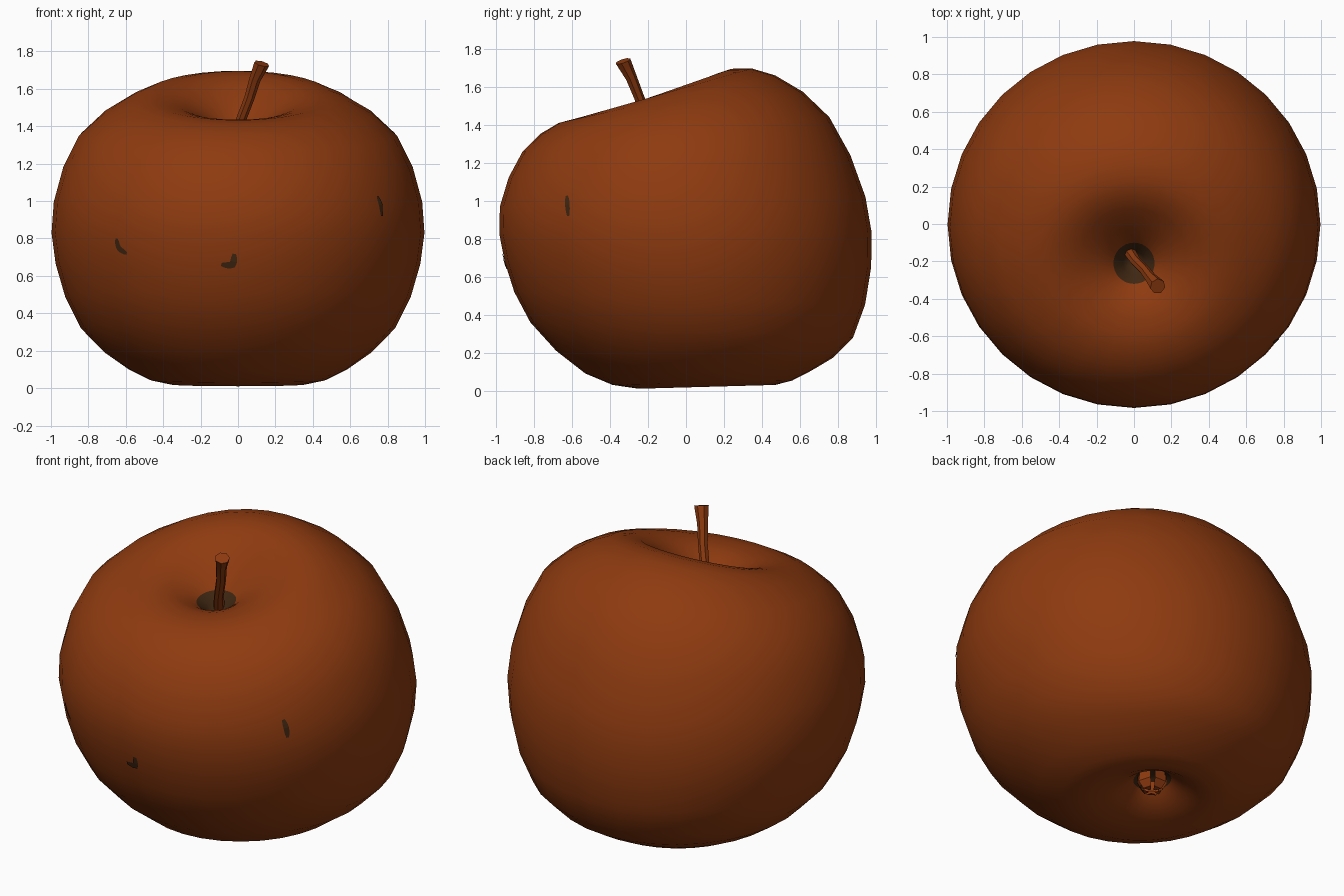
import bpy
import bmesh
from math import sin, cos, pi, tau
from mathutils import Vector
from mathutils.bvhtree import BVHTree

if "Cube" in bpy.data.objects:
    bpy.data.objects.remove(bpy.data.objects["Cube"])


def make_material(name, colour):
    mat = bpy.data.materials.new(name)
    mat.use_nodes = True
    mat.diffuse_color = colour
    mat.node_tree.nodes["Principled BSDF"].inputs["Base Color"].default_value = colour
    return mat


SKIN = make_material("russet skin", (0.27, 0.043, 0.005, 1))
DARK = make_material("dark brown", (0.05, 0.02, 0.006, 1))


def finish(name, bm, *materials, smooth=True):
    bmesh.ops.recalc_face_normals(bm, faces=bm.faces)
    mesh = bpy.data.meshes.new(name)
    bm.to_mesh(mesh)
    bm.free()
    for mat in materials:
        mesh.materials.append(mat)
    for poly in mesh.polygons:
        poly.use_smooth = smooth
    obj = bpy.data.objects.new(name, mesh)
    bpy.context.collection.objects.link(obj)
    return obj


def catmull(points, steps):
    """Smooth a list of vectors, passing through each one."""
    result = []
    for i in range(len(points) - 1):
        a, b = points[max(i - 1, 0)], points[i]
        c, d = points[i + 1], points[min(i + 2, len(points) - 1)]
        for s in range(steps):
            t = s / steps
            result.append(0.5 * (2 * b + (c - a) * t
                                 + (2 * a - 5 * b + 4 * c - d) * t ** 2
                                 + (3 * b - a - 3 * c + d) * t ** 3))
    return result + [points[-1]]


def loft(bm, loops):
    """Skin successive vertex loops and return the faces."""
    rings = [[bm.verts.new(p) for p in loop] for loop in loops]
    n = len(rings[0])
    faces = []
    for low, high in zip(rings, rings[1:]):
        for j in range(n):
            k = (j + 1) % n
            faces.append(bm.faces.new((low[j], low[k], high[k], high[j])))
    for ring in (rings[0], rings[-1]):
        faces.append(bm.faces.new(ring))
    return faces


# Fruit body: tilted rings given by front y, front z, back y, back z, half width
SECTIONS = [Vector(s) for s in (
    (-0.23, 1.30, -0.17, 1.30, 0.03),
    (-0.32, 1.38, -0.10, 1.41, 0.11),
    (-0.41, 1.42, 0.08, 1.61, 0.28),
    (-0.50, 1.435, 0.24, 1.695, 0.42),
    (-0.67, 1.41, 0.47, 1.66, 0.59),
    (-0.86, 1.26, 0.755, 1.44, 0.85),
    (-0.98, 0.97, 0.945, 1.02, 0.985),
    (-0.955, 0.68, 0.975, 0.65, 0.975),
    (-0.82, 0.36, 0.88, 0.28, 0.84),
    (-0.53, 0.09, 0.66, 0.105, 0.58),
    (-0.25, 0.01, 0.47, 0.03, 0.36),
    (-0.02, 0.06, 0.33, 0.08, 0.17),
    (0.09, 0.16, 0.22, 0.16, 0.06),
)]


def ring(section, sides=32):
    yf, zf, yb, zb, width = section
    loop = []
    for j in range(sides):
        a = tau * j / sides
        t = (1 - cos(a)) / 2
        loop.append((width * sin(a), yf + (yb - yf) * t, zf + (zb - zf) * t))
    return loop


bm = bmesh.new()
loft(bm, [ring(s) for s in catmull(SECTIONS, 2)])
body = finish("fruit_body", bm, SKIN, DARK)
# The stem pit and the core of the base hollow are dark
for poly in body.data.polygons:
    c = poly.center
    in_pit = c.z > 1 and Vector((c.x, c.y + 0.21)).length < 0.115
    in_base = c.z < 0.3 and Vector((c.x, c.y - 0.155)).length < 0.11 and c.z > 0.09
    poly.material_index = int(in_pit or in_base)

# Stem: bent tapered tube that swells at the cut tip
bm = bmesh.new()
path = [((-0.03, -0.14, 1.31), 0.034), ((0.01, -0.20, 1.42), 0.028),
        ((0.06, -0.25, 1.55), 0.028), ((0.09, -0.29, 1.65), 0.031),
        ((0.127, -0.333, 1.735), 0.042)]
direction = Vector((0.25, -0.3, 0.9)).normalized()
turn = direction.to_track_quat("Z", "Y")
loops = []
for point, radius in path:
    loops.append([Vector(point) + turn @ Vector((radius * cos(tau * j / 7),
                                                 radius * sin(tau * j / 7), 0))
                  for j in range(7)])
loft(bm, loops)
stem = finish("stem", bm, SKIN)
bpy.context.view_layer.objects.active = stem
stem.select_set(True)
bpy.ops.object.shade_smooth_by_angle(angle=pi / 4)

# Sepals: small curled leaves around the base hollow
bm = bmesh.new()
for i in range(5):
    a = tau * i / 5 + 0.3
    out, side = Vector((cos(a), sin(a), 0)), Vector((-sin(a), cos(a), 0))
    centre = Vector((0, 0.155, 0))
    rows = []
    for reach, height, half in ((0.07, 0.15, 0.035), (0.075, 0.09, 0.04),
                                (0.05, 0.05, 0.025), (0.02, 0.045, 0.006)):
        mid = centre + out * reach + Vector((0, 0, height))
        rows.append([bm.verts.new(mid + side * half), bm.verts.new(mid - side * half)])
    for low, high in zip(rows, rows[1:]):
        bm.faces.new((low[0], low[1], high[1], high[0]))
finish("sepals", bm, SKIN, smooth=False)

# Blemishes: thin dark strips laid on the skin
tree = BVHTree.FromPolygons([v.co for v in body.data.vertices],
                            [p.vertices for p in body.data.polygons])
core = Vector((0, 0, 0.83))


def blemish(name, points, half):
    bm = bmesh.new()
    line = catmull([Vector(p) for p in points], 3)
    rows = []
    for i, p in enumerate(line):
        step = line[min(i + 1, len(line) - 1)] - line[max(i - 1, 0)]
        across = step.cross(p - core).normalized()
        width = half * (0.45 + 0.55 * sin(pi * i / (len(line) - 1)))
        row = []
        for sign in (-1, 1):
            ray = (p + across * width * sign - core).normalized()
            hit = tree.ray_cast(core, ray)[0]
            row.append(bm.verts.new(hit + ray * 0.005))
        rows.append(row)
    for low, high in zip(rows, rows[1:]):
        bm.faces.new((low[0], low[1], high[1], high[0]))
    finish(name, bm, DARK, smooth=False)


blemish("left_blemish", [(0.76, -0.64, 1.03), (0.77, -0.63, 0.98), (0.77, -0.62, 0.92)], 0.016)
blemish("front_blemish", [(-0.09, -0.95, 0.66), (-0.03, -0.95, 0.66), (-0.02, -0.95, 0.72)], 0.02)
blemish("right_blemish", [(-0.64, -0.73, 0.80), (-0.63, -0.73, 0.75), (-0.59, -0.76, 0.72)], 0.017)
